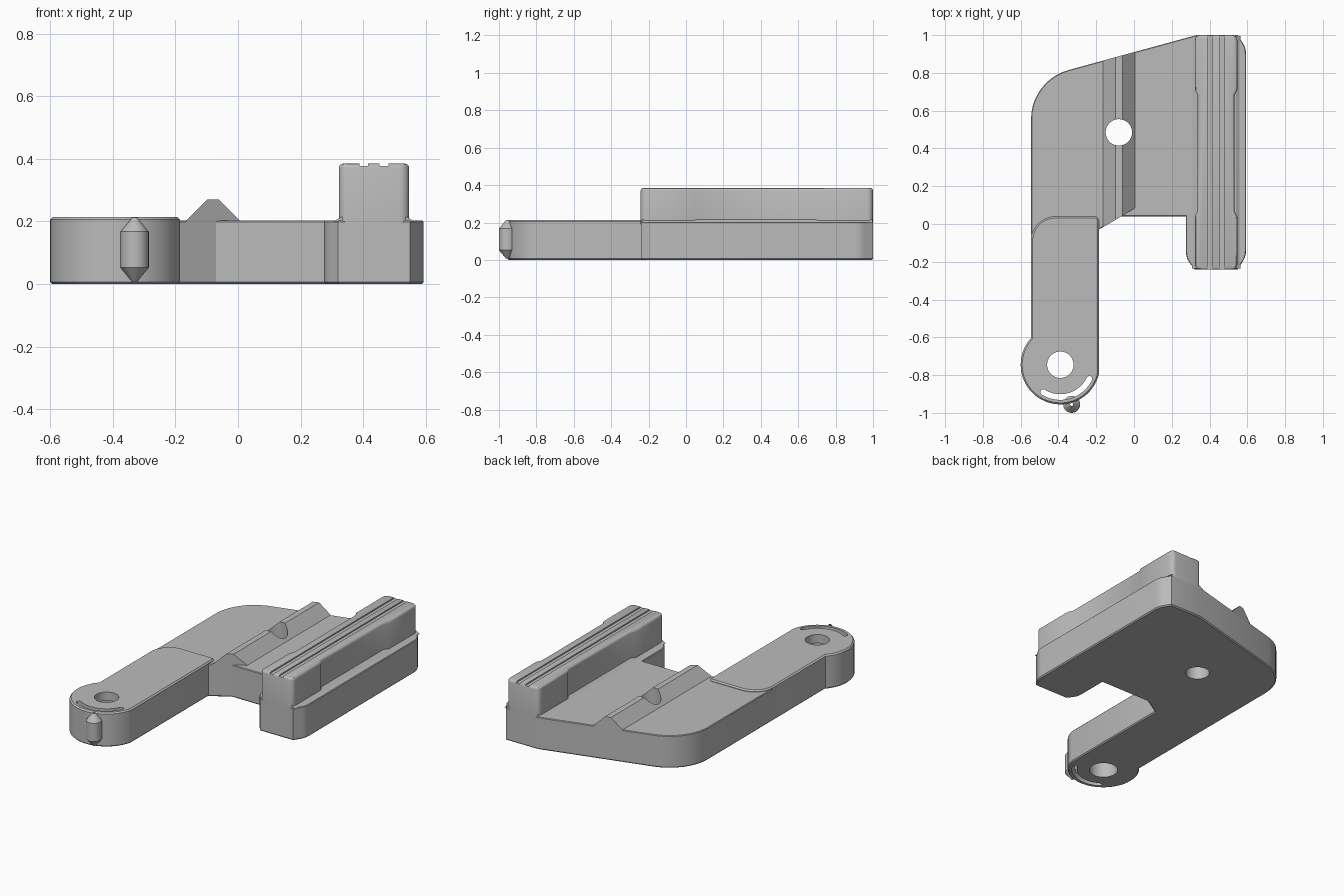
import bpy, bmesh, math
from mathutils import Vector

cube = bpy.data.objects.get("Cube")
if cube:
    bpy.data.objects.remove(cube, do_unlink=True)

grey = bpy.data.materials.new("plain_grey")
grey.use_nodes = True
grey.diffuse_color = (0.5, 0.5, 0.5, 1)
grey.node_tree.nodes["Principled BSDF"].inputs["Base Color"].default_value = (0.5, 0.5, 0.5, 1)


def finish(name, bm):
    bmesh.ops.recalc_face_normals(bm, faces=bm.faces)
    mesh = bpy.data.meshes.new(name)
    bm.to_mesh(mesh)
    bm.free()
    mesh.materials.append(grey)
    ob = bpy.data.objects.new(name, mesh)
    bpy.context.collection.objects.link(ob)
    return ob


def rounded(corners, steps=10):
    """Outline from (x, y, radius) corners, each filleted by its radius."""
    out = []
    for i, (x, y, r) in enumerate(corners):
        p = Vector((x, y))
        if r == 0:
            out.append(p)
            continue
        a = (Vector(corners[i - 1][:2]) - p).normalized()
        b = (Vector(corners[(i + 1) % len(corners)][:2]) - p).normalized()
        half = a.angle(b) / 2
        centre = p + (a + b).normalized() * r / math.sin(half)
        reach = r / math.tan(half)
        start, end = p + a * reach - centre, p + b * reach - centre
        turn = start.angle_signed(end)
        for k in range(steps + 1):
            t = -turn * k / steps
            c, s = math.cos(t), math.sin(t)
            out.append(centre + Vector((c * start.x - s * start.y, s * start.x + c * start.y)))
    return out


def arc(cx, cy, r, start, end, n):
    angles = [math.radians(start + (end - start) * i / n) for i in range(n + 1)]
    return [Vector((cx + r * math.cos(a), cy + r * math.sin(a))) for a in angles]


def slab(name, outline, z0, z1, top=0, bottom=0, segments=1):
    """Upright extrusion with eased top and bottom rims."""
    bm = bmesh.new()
    low = [bm.verts.new((p[0], p[1], z0)) for p in outline]
    high = [bm.verts.new((p[0], p[1], z1)) for p in outline]
    faces = [bm.faces.new(low), bm.faces.new(high)]
    n = len(low)
    for i in range(n):
        j = (i + 1) % n
        bm.faces.new((low[i], low[j], high[j], high[i]))
    bmesh.ops.recalc_face_normals(bm, faces=bm.faces)
    for face, size in zip(faces, (bottom, top)):
        if size:
            bmesh.ops.bevel(bm, geom=list(face.edges), offset=size, segments=segments,
                            profile=0.5, affect='EDGES')
    return finish(name, bm)


def loft(name, profile, front, back):
    """Profile in x and z, run along y between two end lines."""
    bm = bmesh.new()
    a = [bm.verts.new((x, front(x), z)) for x, z in profile]
    b = [bm.verts.new((x, back(x), z)) for x, z in profile]
    bm.faces.new(a)
    bm.faces.new(b)
    for i in range(len(a)):
        j = (i + 1) % len(a)
        bm.faces.new((a[i], a[j], b[j], b[i]))
    return finish(name, bm)


def cut(ob, cutters):
    bpy.context.view_layer.objects.active = ob
    for c in cutters:
        mod = ob.modifiers.new("cut", 'BOOLEAN')
        mod.operation, mod.solver, mod.object = 'DIFFERENCE', 'EXACT', c
        bpy.ops.object.modifier_apply(modifier=mod.name)


def disc(name, cx, cy, r, z0, z1):
    return slab(name, arc(cx, cy, r, 0, 352.5, 47), z0, z1)


# Wide base plate
base_plate = slab("base_plate", rounded([
    (-0.545, -0.13, 0), (-0.545, 0.761, 0.27), (0.33, 1, 0), (0.55, 1, 0),
    (0.593, 0.93, 0.1), (0.593, -0.17, 0.1), (0.55, -0.24, 0), (0.32, -0.24, 0),
    (0.275, -0.18, 0.1), (0.275, 0.04, 0), (-0.07, 0.04, 0), (-0.187, -0.03, 0),
    (-0.22, -0.13, 0)]), 0, 0.203, 0.004, 0.007)

# Arm with a round end
hub = (-0.39, -0.745)
arm_outline = rounded([(-0.545, -0.603, 0), (-0.545, 0.04, 0.13), (-0.185, 0.04, 0.025),
                       (-0.185, -0.79, 0)])[1:-1]
arm_outline += arc(*hub, 0.21, -12.7, -222.5, 40)
arm = slab("arm", arm_outline, 0, 0.214, 0.008, 0.007)

# Pointer nub on the round end
bm = bmesh.new()
for z, depth, r1, r2 in ((0.03, 0.045, 0.008, 0.045), (0.11, 0.115, 0.045, 0.045),
                         (0.19, 0.045, 0.045, 0.008)):
    made = bmesh.ops.create_cone(bm, cap_ends=False, segments=32, radius1=r1, radius2=r2, depth=depth)
    bmesh.ops.translate(bm, verts=made["verts"], vec=(-0.33, -0.955, z))
bmesh.ops.remove_doubles(bm, verts=bm.verts, dist=0.001)
pointer = finish("pointer_nub", bm)

# Ridge running across the plate, with ends following the plate edges
ridge = loft("ridge", [(-0.167, 0.195), (-0.165, 0.203), (-0.098, 0.27), (-0.062, 0.27),
                       (0.005, 0.203), (0.005, 0.195)],
             lambda x: 0.081 + 0.6 * x, lambda x: 0.91 + 0.273 * x)

# Raised rail, narrower along its middle
left = [(0.322, -0.242, 0.03), (0.322, 0.04, 0), (0.337, 0.07, 0),
        (0.337, 0.68, 0), (0.322, 0.71, 0), (0.322, 1, 0.03)]
right = [(0.869 - x, y, r) for x, y, r in reversed(left)]
rail = slab("rail", rounded(left + right, 6), 0.19, 0.385, top=0.014, segments=3)
rail_foot = loft("rail_foot", [(0.306, 0.2), (0.33, 0.215), (0.539, 0.215), (0.563, 0.2)],
                 lambda x: -0.236, lambda x: 0.996)

# Holes, curved slot and rail grooves
pivot_cut = disc("pivot_cutter", -0.08, 0.485, 0.07, -0.1, 0.5)
hub_cut = disc("hub_cutter", *hub, 0.07, -0.1, 0.5)
hub_recess = disc("hub_recess_cutter", *hub, 0.083, -0.1, 0.16)
slot_outline = arc(*hub, 0.186, -26, -122, 24)
tip = math.radians(-122)
slot_outline += arc(hub[0] + 0.171 * math.cos(tip), hub[1] + 0.171 * math.sin(tip),
                    0.015, -122, -302, 8)[1:-1]
slot_outline += arc(*hub, 0.156, -122, -26, 24)
tip = math.radians(-26)
slot_outline += arc(hub[0] + 0.171 * math.cos(tip), hub[1] + 0.171 * math.sin(tip),
                    0.015, 154, -26, 8)[1:-1]
slot_cut = slab("slot_cutter", slot_outline, -0.1, 0.5)
grooves = [slab("groove_cutter", [(x, -0.4), (x + 0.028, -0.4), (x + 0.028, 1.2), (x, 1.2)],
                0.377, 0.5) for x in (0.388, 0.452)]

cut(base_plate, [pivot_cut])
cut(ridge, [pivot_cut])
cut(arm, [hub_cut, hub_recess, slot_cut])
cut(rail, grooves)
for c in [pivot_cut, hub_cut, hub_recess, slot_cut] + grooves:
    bpy.data.objects.remove(c, do_unlink=True)

# Smooth the curved walls, keep the edges crisp
for ob in (base_plate, arm, pointer, ridge, rail, rail_foot):
    bpy.ops.object.select_all(action='DESELECT')
    ob.select_set(True)
    bpy.context.view_layer.objects.active = ob
    bpy.ops.object.shade_smooth_by_angle(angle=math.radians(30))
